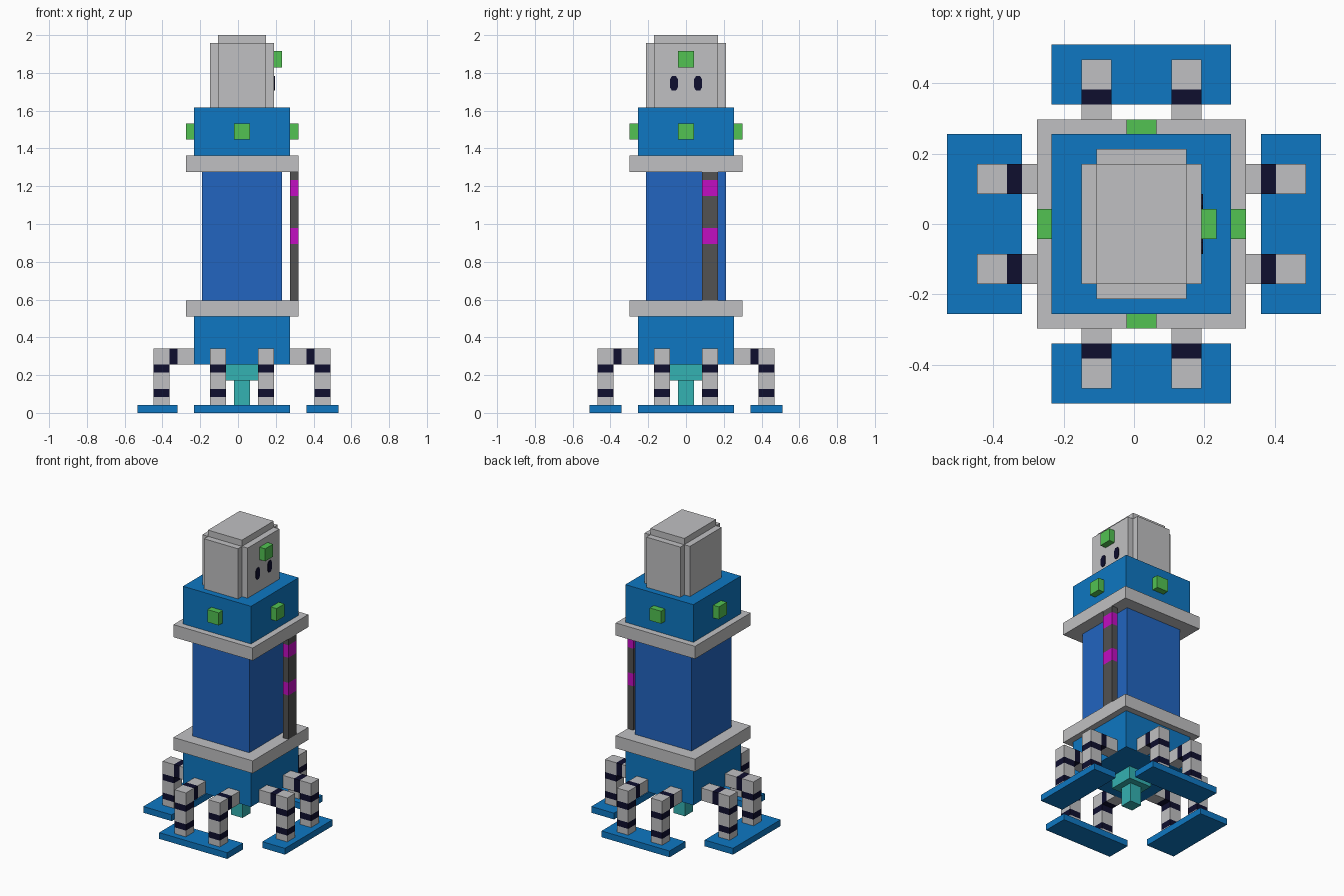
import bpy
import bmesh
from mathutils import Matrix, Vector

if "Cube" in bpy.data.objects:
    bpy.data.objects.remove(bpy.data.objects["Cube"])

U = 2 / 47                              # one grid block
AXIS = Vector((0.5 * U, 0, 0))          # tower axis sits half a block off centre


def linear(c):
    c /= 255
    return c / 12.92 if c <= 0.04045 else ((c + 0.055) / 1.055) ** 2.4


def material(name, r, g, b):
    m = bpy.data.materials.new(name)
    col = (linear(r), linear(g), linear(b), 1)
    m.diffuse_color = col
    m.use_nodes = True
    bsdf = next(n for n in m.node_tree.nodes if n.type == 'BSDF_PRINCIPLED')
    bsdf.inputs["Base Color"].default_value = col
    return m


GREY = material("light grey", 192, 192, 194)
BLUE = material("bright blue", 14, 119, 194)
GLASS = material("window blue", 34, 101, 192)
GREEN = material("green", 82, 194, 82)
NAVY = material("dark navy", 14, 14, 46)
TEAL = material("teal", 52, 178, 178)
CHARCOAL = material("charcoal", 82, 82, 82)
MAGENTA = material("magenta", 194, 14, 194)


def prism(name, profile, lo, hi, mats, axis='Z', turn=0, cuts=(), rule=None):
    """Extrude a profile (xy along Z, or yz along X), cut it into bands and
    colour them by rule; turn counts quarter turns about the tower axis."""
    bm = bmesh.new()
    place = (lambda a, b, h: (a, b, h)) if axis == 'Z' else (lambda a, b, h: (h, a, b))
    face = bm.faces.new([bm.verts.new(place(a, b, lo)) for a, b in profile])
    out = bmesh.ops.extrude_face_region(bm, geom=[face])
    new = [v for v in out["geom"] if isinstance(v, bmesh.types.BMVert)]
    bmesh.ops.translate(bm, verts=new, vec=place(0, 0, hi - lo))
    for co, no in cuts:
        bmesh.ops.bisect_plane(bm, geom=bm.verts[:] + bm.edges[:] + bm.faces[:],
                               plane_co=co, plane_no=no)
    if rule:
        for f in bm.faces:
            f.material_index = rule(f.calc_center_median())
    bmesh.ops.recalc_face_normals(bm, faces=bm.faces[:])
    bm.transform(Matrix.Translation(AXIS) @ Matrix.Rotation(turn * 1.5707963, 4, 'Z')
                 @ Matrix.Scale(U, 4))
    me = bpy.data.meshes.new(name)
    bm.to_mesh(me)
    bm.free()
    for m in mats:
        me.materials.append(m)
    ob = bpy.data.objects.new(name, me)
    bpy.context.collection.objects.link(ob)
    return ob


def box(name, x, y, z, mat, **kw):
    rect = [(x[0], y[0]), (x[1], y[0]), (x[1], y[1]), (x[0], y[1])]
    return prism(name, rect, z[0], z[1], mat if isinstance(mat, list) else [mat], **kw)


def square(name, r, z, mat):
    return box(name, (-r, r), (-r, r), z, mat)


# Tower stack
square("nozzle_tip", 1, (1, 4), TEAL)
square("nozzle_base", 2, (4, 6), TEAL)
square("lower_body", 6, (6, 12), BLUE)
square("lower_ring", 7, (12, 14), GREY)
square("window_core", 5, (14, 30), GLASS)
square("upper_ring", 7, (30, 32), GREY)
square("upper_body", 6, (32, 38), BLUE)

# Head with notched corners and a raised cap
prism("head", [(-4, -4), (-3, -4), (-3, -5), (3, -5), (3, -4), (4, -4),
               (4, 4), (3, 4), (3, 5), (-3, 5), (-3, 4), (-4, 4)], 38, 46, [GREY])
box("head_cap", (-3, 3), (-4, 4), (46, 47), GREY)
box("head_lamp", (4, 5), (-1, 1), (43, 45), GREEN)

# Eyes: thin plates with clipped corners
for side, y in (("front", -1.5), ("back", 1.5)):
    outline = [(y - .25, 40.1), (y + .25, 40.1), (y + .5, 40.5), (y + .5, 41.5),
               (y + .25, 41.9), (y - .25, 41.9), (y - .5, 41.5), (y - .5, 40.5)]
    prism("eye_" + side, outline, 4, 4.1, [NAVY], axis='X')

# Ladder rail with magenta bands
box("side_rail", (6, 7), (2, 4), (14, 30), [CHARCOAL, MAGENTA],
    cuts=[((0, 0, z), (0, 0, 1)) for z in (21, 23, 27, 29)],
    rule=lambda c: int(21 < c.z < 23 or 27 < c.z < 29))


# Banded legs, feet and body lamps, repeated on all four sides
LEG = [(-11, 1), (-9, 1), (-9, 6), (-6, 6), (-6, 8), (-11, 8)]
LEG_CUTS = [((0, 0, z), (0, 0, 1)) for z in (2, 3, 5, 6)]
LEG_CUTS += [((0, y, 0), (0, 1, 0)) for y in (-9, -8)]


def leg_band(c):
    ankle = 2.1 < c.z < 2.9 or 5.1 < c.z < 5.9
    elbow = c.z > 5.95 and -8.9 < c.y < -8.1
    return int(ankle or elbow)


for turn, side in enumerate(("front", "left", "back", "right")):
    for n, x in enumerate((-4, 2), 1):
        prism(f"{side}_leg_{n}", LEG, x, x + 2, [GREY, NAVY], axis='X',
              turn=turn, cuts=LEG_CUTS, rule=leg_band)
    outer = -13 if side == "right" else -12
    box(f"{side}_foot", (-6, 6), (outer, -8), (0, 1), BLUE, turn=turn)
    box(f"{side}_lamp", (-1, 1), (-7, -6), (34, 36), GREEN, turn=turn)
